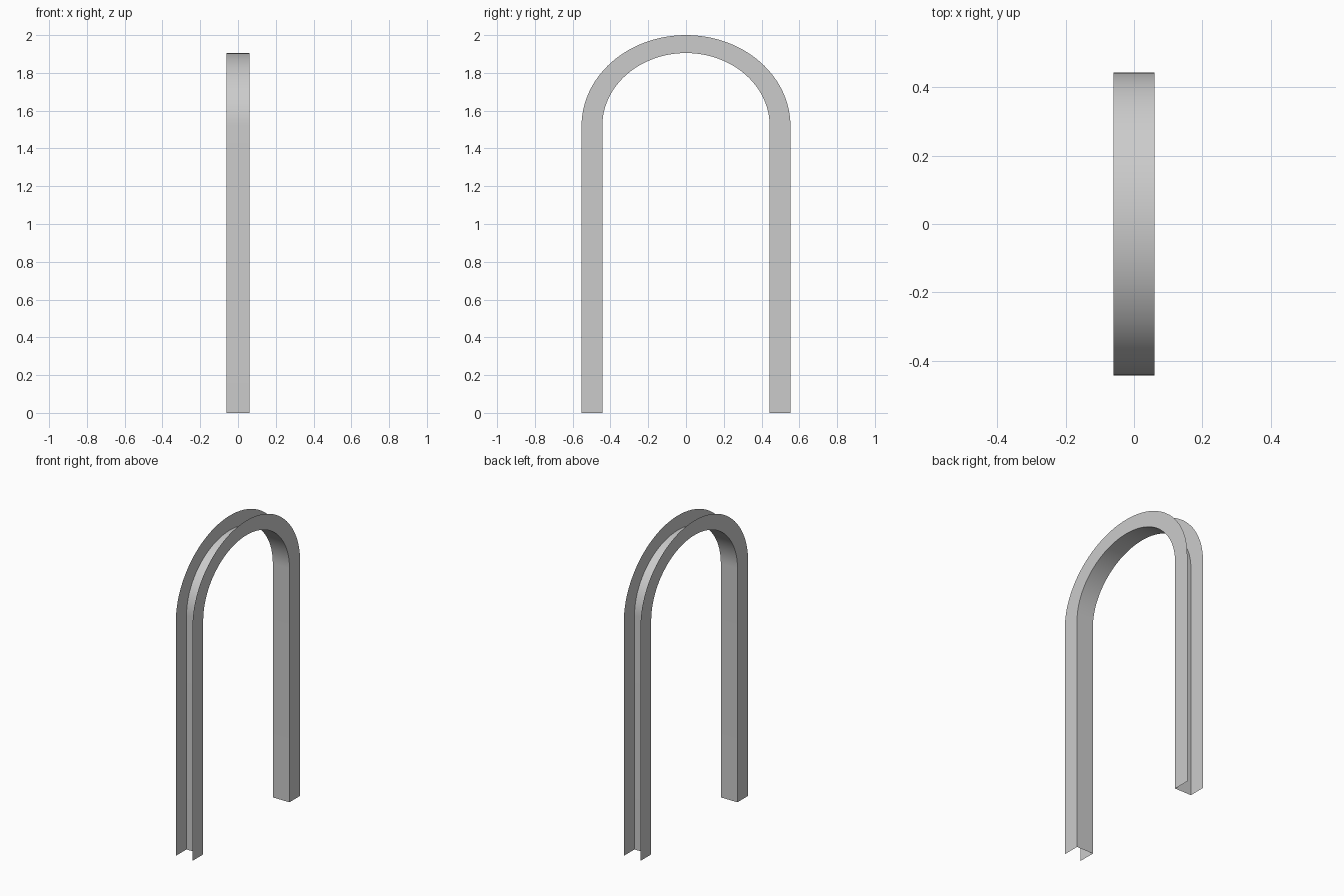
import bpy
import bmesh
from math import sin, cos, pi, radians

if "Cube" in bpy.data.objects:
    bpy.data.objects.remove(bpy.data.objects["Cube"])

HALF_X = 0.06      # half width of the channel
SPRING_Z = 1.52    # height where the arch begins
SEGMENTS = 48


def arch_path(half_width, rise):
    """Leg, elliptical arch, leg as (y, z) points."""
    arc = [(half_width * cos(pi * i / SEGMENTS), SPRING_Z + rise * sin(pi * i / SEGMENTS))
           for i in range(SEGMENTS + 1)]
    return [(half_width, 0)] + arc + [(-half_width, 0)]


inner = arch_path(0.443, 0.385)
outer = arch_path(0.553, 0.48)

# Open U-channel: outer lip, web corner, web corner, outer lip
bm = bmesh.new()
rails = [[bm.verts.new((x, y, z)) for y, z in path]
         for x, path in ((-HALF_X, outer), (-HALF_X, inner), (HALF_X, inner), (HALF_X, outer))]
for a, b in zip(rails, rails[1:]):
    for i in range(len(a) - 1):
        bm.faces.new((a[i], a[i + 1], b[i + 1], b[i]))
bmesh.ops.recalc_face_normals(bm, faces=bm.faces)

mesh = bpy.data.meshes.new("channel_arch")
bm.to_mesh(mesh)
bm.free()
arch = bpy.data.objects.new("channel_arch", mesh)
bpy.context.collection.objects.link(arch)

# Smooth along the curve, sharp at the channel corners
bpy.context.view_layer.objects.active = arch
arch.select_set(True)
bpy.ops.object.shade_smooth_by_angle(angle=radians(30))
